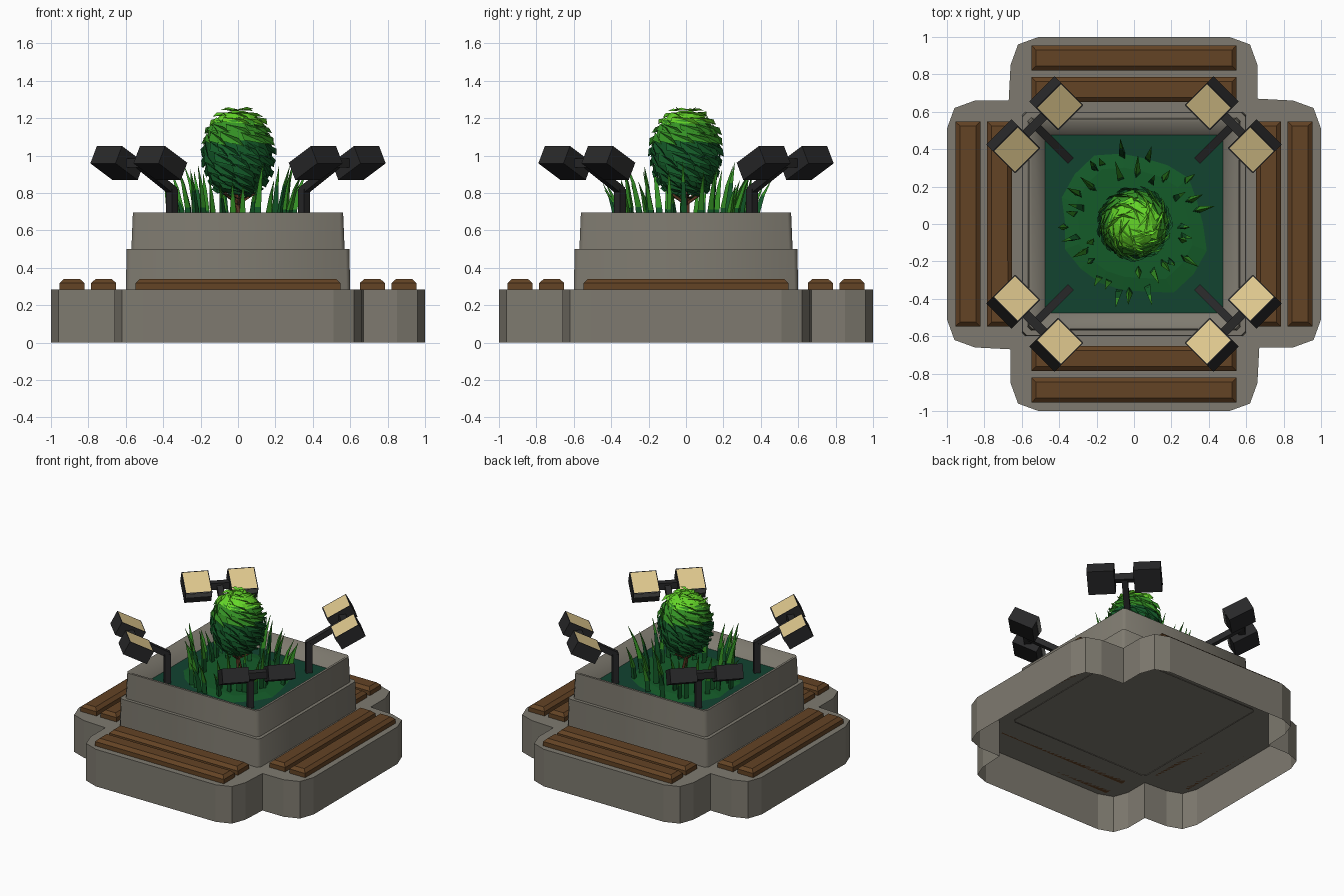
import bpy, bmesh, math, random
from mathutils import Matrix, Vector

if "Cube" in bpy.data.objects:
    bpy.data.objects.remove(bpy.data.objects["Cube"])

random.seed(4)

def material(name, rgb):
    m = bpy.data.materials.new(name)
    m.diffuse_color = (*rgb, 1)
    m.use_nodes = True
    m.node_tree.nodes["Principled BSDF"].inputs["Base Color"].default_value = m.diffuse_color
    return m

STONE = material("stone", (0.21, 0.195, 0.16))
WOOD = material("wood", (0.125, 0.056, 0.018))
METAL = material("black metal", (0.021, 0.021, 0.022))
CREAM = material("cream light", (0.74, 0.58, 0.27))
GREY = material("grey trim", (0.2, 0.2, 0.19))
SOIL = material("dark ground green", (0.006, 0.056, 0.03))
LAWN = material("deep green", (0.007, 0.105, 0.022))
LEAF = material("mid green", (0.035, 0.29, 0.018))
BRIGHT = material("bright green", (0.13, 0.68, 0.022))
TRUNK = material("trunk brown", (0.1, 0.035, 0.015))

def finish(bm, name, mats, rot=0.0, recalc=True):
    if recalc:
        bmesh.ops.recalc_face_normals(bm, faces=bm.faces)
    me = bpy.data.meshes.new(name)
    bm.to_mesh(me)
    bm.free()
    for m in mats:
        me.materials.append(m)
    ob = bpy.data.objects.new(name, me)
    ob.rotation_euler.z = rot
    bpy.context.collection.objects.link(ob)
    return ob

def loft(bm, rings, mats=None, cap_start=False, cap_end=False):
    """Skin a list of equal-length point rings."""
    vs = [[bm.verts.new(p) for p in r] for r in rings]
    n = len(vs[0])
    for k in range(len(vs) - 1):
        for i in range(n):
            j = (i + 1) % n
            f = bm.faces.new((vs[k][i], vs[k][j], vs[k + 1][j], vs[k + 1][i]))
            f.material_index = mats[k] if mats else 0
    if cap_start:
        bm.faces.new(vs[0][::-1])
    if cap_end:
        f = bm.faces.new(vs[-1])
        f.material_index = mats[-1] if mats else 0

def box(bm, centre, size, rot=Matrix.Identity(4)):
    m = Matrix.Translation(centre) @ rot @ Matrix.Diagonal((*size, 1))
    return bmesh.ops.create_cube(bm, size=1, matrix=m)["verts"]

# Base: plus-shaped slab with clipped corners, hollow underneath
quarter = [(0.66, 0.67), (0.66, 0.85), (0.62, 0.96), (0.51, 1.0),
           (-0.51, 1.0), (-0.62, 0.96), (-0.66, 0.85)]
outline = []
for k in range(4):
    c, s = round(math.cos(k * math.pi / 2)), round(math.sin(k * math.pi / 2))
    outline += [(c * x - s * y, s * x + c * y) for x, y in quarter]
bm = bmesh.new()
loft(bm, [[(x, y, z) for x, y in outline] for z in (0, 0.285)], cap_end=True)
finish(bm, "base", [STONE])

# Planter: stepped square tub with softened corners and sloping inner wall
def square(h, z, b=0.02):
    pts = []
    for sx, sy in ((1, 1), (-1, 1), (-1, -1), (1, -1)):
        pair = [(sx * h, sy * (h - b), z), (sx * (h - b), sy * h, z)]
        pts += pair if sx * sy > 0 else pair[::-1]
    return pts

bm = bmesh.new()
loft(bm, [square(h, z) for h, z in ((0.6, 0.28), (0.595, 0.5), (0.57, 0.5),
                                    (0.562, 0.695), (0.545, 0.695), (0.465, 0.58))])
planter = finish(bm, "planter", [STONE])
bpy.context.view_layer.objects.active = planter
planter.select_set(True)
bpy.ops.object.shade_smooth_by_angle(angle=math.radians(50))
planter.select_set(False)

# Soil sheet and irregular lawn patch
bm = bmesh.new()
bm.faces.new([bm.verts.new((x * 0.475, y * 0.475, 0.595))
              for x, y in ((-1, -1), (1, -1), (1, 1), (-1, 1))])
finish(bm, "soil", [SOIL], recalc=False)
bm = bmesh.new()
rim, top = [], []
for i in range(18):
    a = i * math.tau / 18
    r = random.uniform(0.35, 0.43)
    rim.append((r * math.cos(a), r * math.sin(a), 0.597))
    top.append((0.8 * r * math.cos(a), 0.8 * r * math.sin(a), 0.61))
loft(bm, [rim, top], cap_end=True)
finish(bm, "lawn", [LAWN])

# Bench slats: two chamfered planks on each side
for k in range(4):
    for j, x in enumerate((0.718, 0.888)):
        bm = bmesh.new()
        rings = [[(x + sx * w, sy * l, z) for sx, sy in ((-1, -1), (1, -1), (1, 1), (-1, 1))]
                 for w, l, z in ((0.067, 0.548, 0.285), (0.067, 0.548, 0.318), (0.043, 0.525, 0.34))]
        loft(bm, rings, cap_start=True, cap_end=True)
        finish(bm, f"bench_slat_{k}_{j}", [WOOD], k * math.pi / 2)

# Twin floodlights on bent posts, tilted up and inward at each corner
for k in range(4):
    bm = bmesh.new()
    box(bm, (0.5, 0, 0.705), (0.045, 0.045, 0.23))
    a, b = Vector((0.49, 0, 0.81)), Vector((0.745, 0, 0.955))
    d = b - a
    box(bm, (a + b) / 2, (d.length, 0.042, 0.042), d.to_track_quat('X', 'Z').to_matrix().to_4x4())
    box(bm, (0.75, 0, 0.96), (0.05, 0.2, 0.05))
    tilt = Matrix.Rotation(-math.radians(28), 4, 'Y')
    up = tilt @ Vector((0, 0, 1))
    for t in (-0.163, 0.163):
        c = Vector((0.75, t, 0.96))
        vs = box(bm, c, (0.19, 0.19, 0.105), tilt)
        bm.normal_update()
        lens = max({f for v in vs for f in v.link_faces}, key=lambda f: f.normal.dot(up))
        bmesh.ops.inset_individual(bm, faces=[lens], thickness=0.009)
        lens.material_index = 1
        # trim strip on the lower edge
        strip = box(bm, c + tilt @ Vector((-0.096, 0, 0.03)), (0.005, 0.18, 0.04), tilt)
        for f in {f for v in strip for f in v.link_faces}:
            f.material_index = 2
    finish(bm, f"floodlight_{k}", [METAL, CREAM, GREY], math.pi / 4 + k * math.pi / 2)

# Bush trunk
bm = bmesh.new()
rings = []
for x, y, z, r in ((0, 0, 0.59, 0.028), (0.012, 0, 0.67, 0.02), (-0.006, 0.005, 0.74, 0.016), (0, 0, 0.85, 0.014)):
    rings.append([(x + r * math.cos(i * math.tau / 6), y + r * math.sin(i * math.tau / 6), z) for i in range(6)])
loft(bm, rings, cap_end=True)
for i in range(5):
    a = i * math.tau / 5
    p, q = Vector((0, 0, 0.74)), Vector((0.09 * math.cos(a), 0.09 * math.sin(a), 0.8))
    box(bm, (p + q) / 2, ((q - p).length, 0.014, 0.014), (q - p).to_track_quat('X', 'Z').to_matrix().to_4x4())
finish(bm, "trunk", [TRUNK])

# Bush: egg-shaped core wrapped in rings of slanted overlapping leaves
def egg(phi, a, grow=0.0):
    r = (0.178 + grow) * math.sin(phi) ** 0.8
    return Vector((r * math.cos(a), r * math.sin(a), 1.015 + (0.225 + grow) * math.cos(phi)))

def tone(z):
    return 2 if z > 1.165 else 1 if z > 1.075 else 0

bm = bmesh.new()
phis = [math.pi * (0.03 + 0.94 * i / 10) for i in range(11)]
loft(bm, [[egg(p, i * math.tau / 14) for i in range(14)] for p in phis[::-1]],
     cap_start=True, cap_end=True)
for f in bm.faces:
    f.material_index = tone(f.calc_center_median().z)
bmesh.ops.recalc_face_normals(bm, faces=bm.faces)
for i in range(12):
    phi = math.pi * (0.07 + 0.85 * i / 11)
    count = max(6, round(13 * math.sin(phi)))
    for j in range(count):
        a = (j + 0.5 * (i % 2) + random.uniform(-0.2, 0.2)) * math.tau / count
        w = 1.5 * math.tau / count
        h = random.uniform(0.16, 0.22)
        tip = random.uniform(0.018, 0.03)
        pts = [egg(max(0.06, phi - h * 0.6), a, 0.004), egg(phi + h * 0.5, a + 0.1 * w, 0.012),
               egg(min(3.05, phi + h * 1.1), a + w, tip), egg(min(3.05, phi + h * 0.3), a + 0.8 * w, tip)]
        vs = [bm.verts.new(p) for p in pts]
        zc = sum(p.z for p in pts) / 4
        for tri in ((0, 1, 2), (0, 2, 3)):
            f = bm.faces.new([vs[t] for t in tri])
            f.material_index = tone(zc)
finish(bm, "bush", [LAWN, LEAF, BRIGHT], recalc=False)

# Grass blades: three-sided spikes curving outward, dark at the foot
bm = bmesh.new()
for i in range(34):
    a = i * math.tau / 34 + random.uniform(-0.08, 0.08)
    r = random.uniform(0.24, 0.38)
    h, lean = random.uniform(0.2, 0.37), random.uniform(0.03, 0.1)
    turn = random.uniform(0, math.tau)
    rings = []
    for t, w in ((0, 0.02), (0.35, 0.02), (0.7, 0.012), (1, 0.001)):
        rr = r + lean * t * t
        rings.append([(rr * math.cos(a) + w * math.cos(turn + s * math.tau / 3),
                       rr * math.sin(a) + w * math.sin(turn + s * math.tau / 3),
                       0.6 + h * t) for s in range(3)])
    loft(bm, rings, mats=[0, 1, 1] if i % 3 else [0, 0, 1], cap_end=True)
finish(bm, "grass_blades", [LAWN, LEAF])
